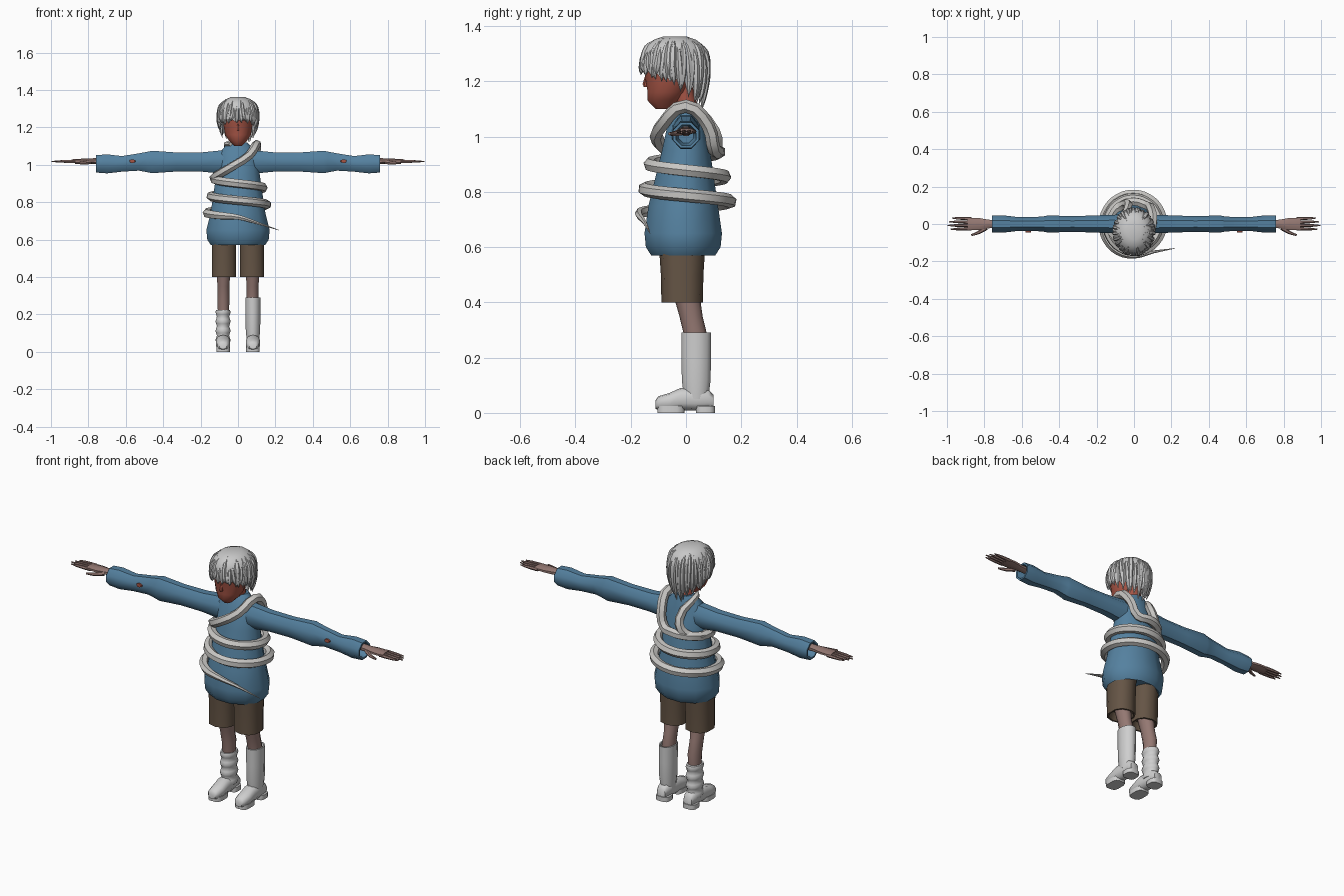
import bpy, bmesh, math, random
from mathutils import Vector

random.seed(4)
if "Cube" in bpy.data.objects:
    bpy.data.objects.remove(bpy.data.objects["Cube"])


def material(name, *rgb):
    mat = bpy.data.materials.new(name)
    mat.use_nodes = True
    mat.diffuse_color = (*rgb, 1)
    mat.node_tree.nodes["Principled BSDF"].inputs["Base Color"].default_value = (*rgb, 1)
    return mat


blue = material("sweater blue", .09, .22, .35)
brown = material("shorts brown", .13, .09, .06)
red = material("face red", .38, .09, .06)
skin = material("skin", .3, .19, .17)
grey = material("hair grey", .58, .58, .58)
wool = material("scarf grey", .58, .57, .55)
white = material("sock white", .62, .62, .62)


def select_only(ob):
    bpy.ops.object.select_all(action='DESELECT')
    ob.select_set(True)
    bpy.context.view_layer.objects.active = ob


def add_object(name, data, mat):
    data.materials.append(mat)
    ob = bpy.data.objects.new(name, data)
    bpy.context.collection.objects.link(ob)
    select_only(ob)
    return ob


def smooth():
    bpy.ops.object.shade_smooth_by_angle(angle=math.radians(45))


def build_rings(name, rings, mat, caps=True):
    """Join closed rings of points into one skin."""
    bm = bmesh.new()
    rows = [[bm.verts.new(point) for point in ring] for ring in rings]
    for low, high in zip(rows, rows[1:]):
        for i in range(len(low)):
            bm.faces.new((low[i - 1], low[i], high[i], high[i - 1]))
    bm.faces.new(rows[-1])
    if caps:
        bm.faces.new(rows[0])
    bmesh.ops.recalc_face_normals(bm, faces=bm.faces)
    mesh = bpy.data.meshes.new(name)
    bm.to_mesh(mesh)
    bm.free()
    add_object(name, mesh, mat)
    smooth()


def ellipse(sides, power):
    """Unit ellipse; a low power makes it squarer."""
    for i in range(sides):
        angle = math.tau * (i + .5) / sides
        yield [math.copysign(abs(f) ** power, f) for f in (math.cos(angle), math.sin(angle))]


def loft(name, axis, sections, mat, at=(0, 0), sides=12, power=1, flip=1):
    """Each section: place on the axis, two radii, optional shift of the second centre."""
    rings = []
    for place, wide, deep, *shift in sections:
        ring = []
        for u, v in ellipse(sides, power):
            point = [at[0] + wide * u, at[1] + deep * v + sum(shift)]
            point.insert("xyz".index(axis), place * flip)
            ring.append(point)
        rings.append(ring)
    build_rings(name, rings, mat)


def tube(name, points, thickness, mat, profile):
    """Round strand along points; profile gives the relative radius from start to end."""
    curve = bpy.data.curves.new(name, 'CURVE')
    curve.dimensions = '3D'
    curve.bevel_depth, curve.bevel_resolution = thickness, 1
    curve.use_fill_caps = True
    curve.resolution_u = 3
    spline = curve.splines.new('BEZIER')
    spline.bezier_points.add(len(points) - 1)
    for i, (knot, point) in enumerate(zip(spline.bezier_points, points)):
        knot.co = point
        knot.radius = profile(i / (len(points) - 1))
        knot.handle_left_type = knot.handle_right_type = 'AUTO'
    add_object(name, curve, mat)
    bpy.ops.object.convert(target='MESH')
    smooth()


# Sweater body
loft("sweater", 'z', [
    (.6, .12, .1), (.57, .15, .12), (.6, .17, .14), (.65, .175, .145), (.75, .15, .13),
    (.95, .12, .09, .01), (1.06, .11, .065, .01), (1.12, .05, .04, .02)], blue, at=(0, -.01))

# Neck, face and nose
loft("neck", 'z', [(1.08, .04, .04, .01), (1.2, .04, .04, -.02)], red)
loft("face", 'z', [
    (1.1, .02, .03, -.02), (1.13, .05, .06, -.02), (1.16, .07, .07, -.01),
    (1.22, .08, .09), (1.27, .085, .1), (1.33, .07, .08)], red, at=(0, -.06), sides=16)
loft("nose", 'z', [(1.18, .01, .01), (1.19, .01, .014), (1.22, .005, .005)],
     red, at=(0, -.143), sides=6)


# Hair: a dome with a ragged skirt, covered in locks
def hair_point(angle, s, grow=1.0):
    """s runs from the crown at 0 over the widest line at 1 to the hem at 2."""
    rear = math.sin(angle)
    brow = 1.275
    hem = 1.2 - .075 * rear if rear > 0 else 1.2 - .035 * rear
    bend = min(s, 1) * math.pi / 2
    reach = math.sin(bend) ** .85 * grow
    height = brow + .09 * max(0, math.cos(bend)) ** .85
    if s > 1:
        height = brow + (hem - brow) * (s - 1)
        reach -= .08 * (s - 1) ** 2 * (1 + rear)
    return Vector((.105 * reach * math.cos(angle), .12 * reach * rear - .04, height))


columns = 40
angles = [math.tau * i / columns for i in range(columns)]
rings = [[hair_point(a, 1.75 + .35 * (i % 2)) for i, a in enumerate(angles)]]
for step in range(8, 0, -1):
    rings.append([hair_point(a, step / 5) for a in angles])
build_rings("hair", rings, grey, caps=False)

locks = 46
for i in range(locks):
    angle = math.tau * (i + random.uniform(-.3, .3)) / locks
    start, end = random.uniform(.3, .8), random.uniform(1.9, 2.3)
    sway = random.uniform(-.15, .15)
    points = []
    for k in range(6):
        t = k / 5
        points.append(hair_point(angle + sway * t, start + (end - start) * t, .97 + .06 * t))
    tube("hair_lock", points, .012, grey, lambda t: .05 + math.sin(math.pi * t) ** .7)

# Scarf: pointed tail, coils round the body, over the left shoulder, across chest and nape
scarf_path = [Vector((.22, -.13, .65)), Vector((.1, -.15, .69))]
per_turn = 12
for i in range(per_turn * 5 // 2 + 2):
    turn = i / per_turn
    angle = -math.tau * (turn + .25)
    reach = .17 - .02 * turn
    scarf_path.append(Vector((reach * math.cos(angle), reach * math.sin(angle), .72 + .09 * turn)))
scarf_path += [Vector(p) for p in (
    (.09, .08, 1.04), (.1, 0, 1.11), (.06, -.08, 1.05), (-.05, -.1, .98), (-.13, 0, .93),
    (-.06, .1, .95), (-.03, .1, 1.02), (-.06, 0, 1.11), (-.04, -.04, 1.11))]
tube("scarf", scarf_path, .024, wool, lambda t: min(1, .05 + t * 12, .4 + (1 - t) * 12))

for side, s in (("left", 1), ("right", -1)):
    # Sleeve with a rolled elbow step and an open cuff
    loft(side + "_sleeve", 'x', [
        (.06, .055, .07), (.2, .05, .055), (.33, .045, .055), (.46, .05, .065),
        (.48, .045, .06), (.53, .04, .05), (.62, .04, .045, -.01), (.7, .05, .055, -.01),
        (.76, .05, .05, -.01), (.76, .04, .04, -.01), (.7, .03, .03, -.01)],
        blue, at=(0, 1.015), sides=8, flip=s)
    loft(side + "_sleeve_hole", 'y', [(-.045, .015, .01), (-.037, .017, .01)],
         red, at=(s * .565, 1.02), sides=8)

    # Hand, four fingers and thumb
    loft(side + "_hand", 'x', [(.7, .02, .02), (.78, .025, .016), (.83, .035, .014),
                               (.89, .036, .01)], skin, at=(0, 1.02), sides=8, flip=s)
    for finger in range(4):
        y = (finger - 1.4) * .018
        tip = 1 - .015 * abs(finger - 1.2)
        tube(side + "_finger", [(s * (.87 + (tip - .87) * k / 3), y * (1 + k / 30), 1.018)
                                for k in range(4)],
             .009, skin, lambda t: 1 - .7 * t ** 3)
    tube(side + "_thumb", [(s * .79, -.02, 1.015), (s * .83, -.045, 1.01), (s * .87, -.06, 1.01)],
         .013, skin, lambda t: 1 - .6 * t)

    # Shorts leg and bare leg
    loft(side + "_shorts", 'z', [(.44, .045, .05), (.4, .06, .065), (.4, .068, .075),
                                 (.5, .067, .077), (.62, .067, .085)],
         brown, at=(s * .075, -.014), sides=10, power=.8)
    loft(side + "_leg", 'z', [(.18, .03, .035), (.28, .034, .042), (.35, .033, .042, -.017),
                              (.46, .042, .05, -.04)], skin, at=(s * .078, .035), sides=10)

    # Shoe upper with a front sole and a heel
    loft(side + "_shoe", 'y', [(-.11, .02, .015, -.02), (-.1, .03, .025, -.015),
                               (-.06, .038, .032, -.01), (-.02, .038, .04), (.03, .034, .042),
                               (.08, .033, .036), (.1, .025, .025, -.01)],
         white, at=(s * .08, .05), sides=10, power=.8)
    for part, middle, length in (("front_sole", -.055, .05), ("heel", .07, .035)):
        loft(side + "_" + part, 'z', [(0, .037, length), (.025, .037, length)],
             white, at=(s * .08, middle), power=.6)

# Tall left sock, and a right sock slouched into folds
loft("left_sock", 'z', [(.05, .034, .045), (.12, .04, .054), (.2, .041, .055),
                        (.29, .042, .056), (.29, .035, .05), (.27, .032, .04)],
     white, at=(.08, .037))
folds = []
for i in range(15):
    swell = .004 * math.sin(i * math.tau / 4)
    folds.append((.05 + i * .0125, .038 + swell, .049 + swell))
loft("right_sock", 'z', folds, white, at=(-.08, .038))
